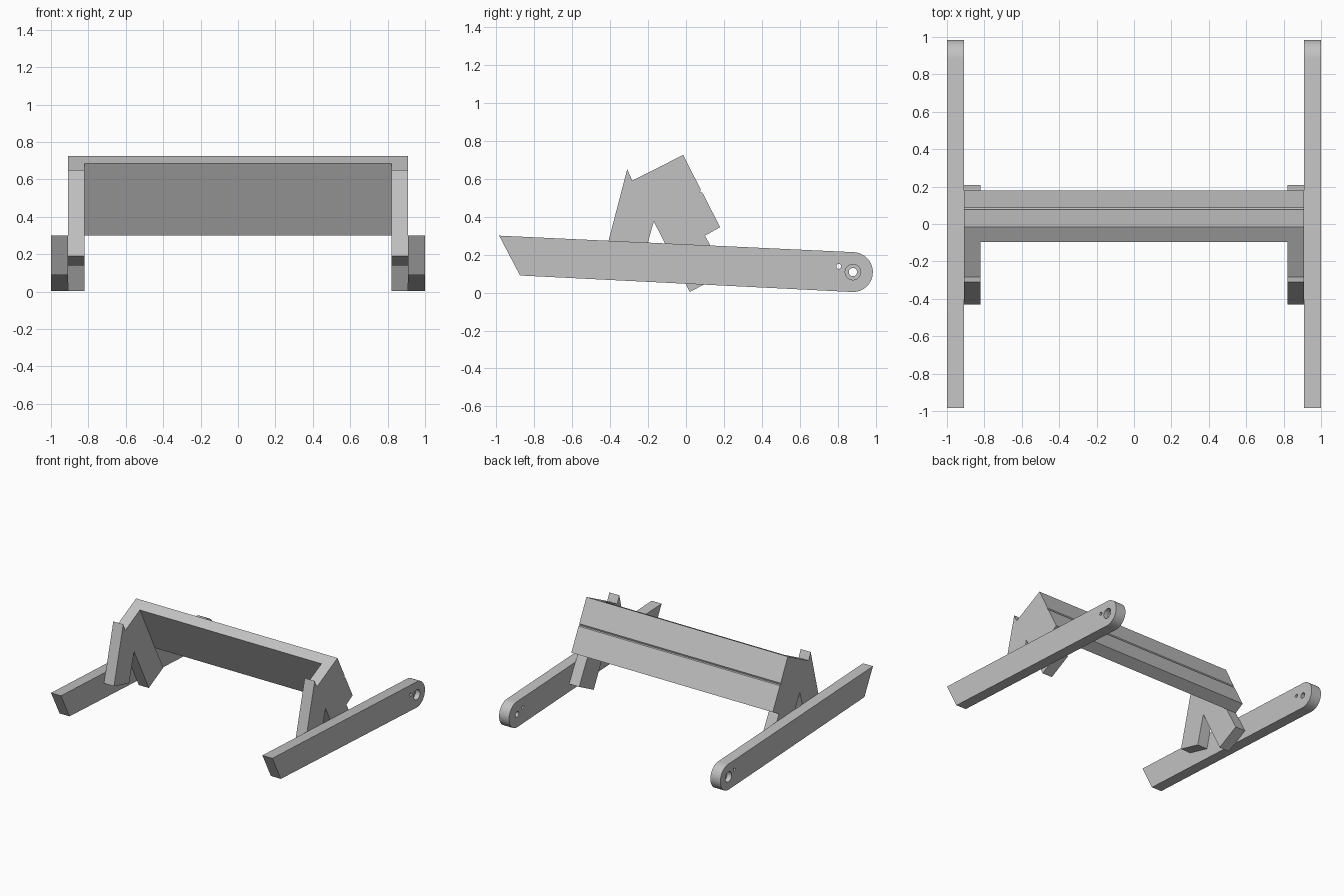
import bpy, bmesh, math

cube = bpy.data.objects.get("Cube")
if cube:
    bpy.data.objects.remove(cube, do_unlink=True)

grey = bpy.data.materials.new("plain grey")
grey.use_nodes = True
grey.diffuse_color = (0.54, 0.54, 0.54, 1)
grey.node_tree.nodes["Principled BSDF"].inputs["Base Color"].default_value = grey.diffuse_color


def extrude_profile(name, points, x0, x1):
    """Solid with a (y, z) outline running from x0 to x1."""
    bm = bmesh.new()
    face = bm.faces.new([bm.verts.new((x0, y, z)) for y, z in points])
    grown = bmesh.ops.extrude_face_region(bm, geom=[face])["geom"]
    verts = [v for v in grown if isinstance(v, bmesh.types.BMVert)]
    bmesh.ops.translate(bm, verts=verts, vec=(x1 - x0, 0, 0))
    bmesh.ops.recalc_face_normals(bm, faces=bm.faces)
    mesh = bpy.data.meshes.new(name)
    bm.to_mesh(mesh)
    bm.free()
    mesh.materials.append(grey)
    obj = bpy.data.objects.new(name, mesh)
    bpy.context.collection.objects.link(obj)
    return obj


def circle(cy, cz, r, count=32):
    return [(cy + r * math.cos(2 * math.pi * i / count),
             cz + r * math.sin(2 * math.pi * i / count)) for i in range(count)]


def activate(obj):
    bpy.ops.object.select_all(action="DESELECT")
    obj.select_set(True)
    bpy.context.view_layer.objects.active = obj


def drill(obj, outline, x0, x1):
    cutter = extrude_profile("hole_cutter", outline, x0, x1)
    cutter.hide_render = True
    mod = obj.modifiers.new("hole", "BOOLEAN")
    mod.operation, mod.solver, mod.object = "DIFFERENCE", "EXACT", cutter
    activate(obj)
    bpy.ops.object.modifier_apply(modifier=mod.name)
    bpy.data.objects.remove(cutter, do_unlink=True)


# Arm outline: slanted front end, round pivot end
PIVOT_Y, PIVOT_Z, RADIUS, TILT = 0.88, 0.108, 0.105, -0.048
arm_outline = [(-0.875, 0.09), (-0.985, 0.30)]
for i in range(25):
    a = TILT + math.pi / 2 - math.pi * i / 24
    arm_outline.append((PIVOT_Y + RADIUS * math.cos(a), PIVOT_Z + RADIUS * math.sin(a)))

# Bracket outline: front leg, web up to the board, and rear leg
bracket_outline = [(-0.31, 0.65), (-0.283, 0.59), (-0.095, 0.685), (0.10, 0.30),
                   (0.208, 0.10), (0.02, 0.004), (-0.17, 0.375), (-0.235, 0.14),
                   (-0.43, 0.19)]

for side, s in (("left", 1), ("right", -1)):
    arm = extrude_profile(side + "_arm", arm_outline, s * 0.91, s * 1.0)
    # Through hole, outer counterbore and small pin hole
    drill(arm, circle(PIVOT_Y, PIVOT_Z, 0.022), s * 0.85, s * 1.05)
    drill(arm, circle(PIVOT_Y, PIVOT_Z, 0.041), s * 0.96, s * 1.05)
    drill(arm, circle(0.805, 0.138, 0.013, 16), s * 0.85, s * 1.05)
    activate(arm)
    bpy.ops.object.shade_smooth_by_angle(angle=math.radians(30))
    extrude_profile(side + "_bracket", bracket_outline, s * 0.82, s * 0.91)

# Cross board with a narrow groove along its back face
extrude_profile("cross_board", [(-0.015, 0.725), (0.078, 0.543), (0.074, 0.529),
                                (0.087, 0.526), (0.18, 0.345), (0.10, 0.30),
                                (-0.095, 0.685)], -0.91, 0.91)
